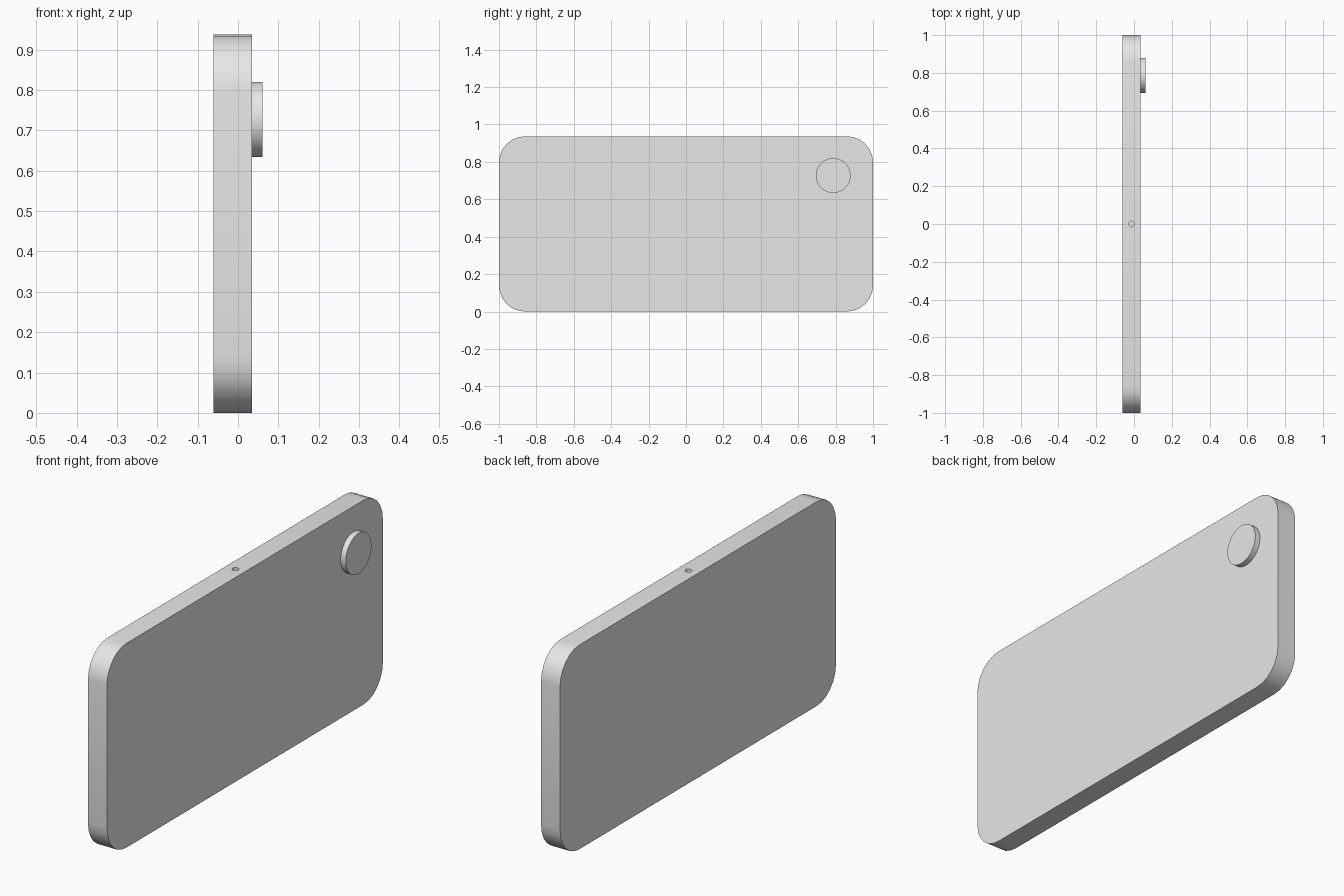
import bpy
import bmesh
import math
from mathutils import Matrix

default = bpy.data.objects.get("Cube")
if default:
    bpy.data.objects.remove(default, do_unlink=True)

BACK, FRONT, LENS = -0.061, 0.035, 0.061   # depth levels along x
HEIGHT, RADIUS = 0.937, 0.14

grey = bpy.data.materials.new("light_grey")
grey.use_nodes = True
grey.diffuse_color = (0.8, 0.8, 0.8, 1)
grey.node_tree.nodes["Principled BSDF"].inputs["Base Color"].default_value = (0.8, 0.8, 0.8, 1)


def make_object(name, bm):
    bmesh.ops.recalc_face_normals(bm, faces=bm.faces)
    mesh = bpy.data.meshes.new(name)
    bm.to_mesh(mesh)
    bm.free()
    mesh.materials.append(grey)
    obj = bpy.data.objects.new(name, mesh)
    bpy.context.scene.collection.objects.link(obj)
    return obj


def make_disc(name, radius, depth, centre, axis, segments):
    bm = bmesh.new()
    turn = Matrix.Rotation(math.pi / 2, 4, "Y") if axis == "X" else Matrix()
    bmesh.ops.create_cone(bm, cap_ends=True, segments=segments, radius1=radius,
                          radius2=radius, depth=depth,
                          matrix=Matrix.Translation(centre) @ turn)
    return make_object(name, bm)


def smooth(obj):
    bpy.ops.object.select_all(action="DESELECT")
    obj.select_set(True)
    bpy.context.view_layer.objects.active = obj
    bpy.ops.object.shade_smooth_by_angle(angle=math.radians(30))


# Flat body slab with rounded corners
bm = bmesh.new()
size = Matrix.Diagonal((FRONT - BACK, 2, HEIGHT, 1))
bmesh.ops.create_cube(bm, size=1, matrix=Matrix.Translation(
    ((FRONT + BACK) / 2, 0, HEIGHT / 2)) @ size)
corners = [e for e in bm.edges if abs(e.verts[0].co.x - e.verts[1].co.x) > 0.01]
bmesh.ops.bevel(bm, geom=corners, offset=RADIUS, segments=6, profile=0.5,
                affect="EDGES")
body = make_object("body", bm)

# Small round socket in the middle of the top edge
cutter = make_disc("socket_cutter", 0.015, 0.1, ((FRONT + BACK) / 2, 0, HEIGHT), "Z", 24)
cutter.hide_render = True
cut = body.modifiers.new("socket", "BOOLEAN")
cut.operation = "DIFFERENCE"
cut.solver = "EXACT"
cut.object = cutter
bpy.context.view_layer.objects.active = body
bpy.ops.object.modifier_apply(modifier=cut.name)
bpy.data.objects.remove(cutter, do_unlink=True)
smooth(body)

# Raised round lens near the upper corner
lens = make_disc("lens", 0.093, LENS - FRONT, ((FRONT + LENS) / 2, 0.787, 0.727), "X", 48)
smooth(lens)
